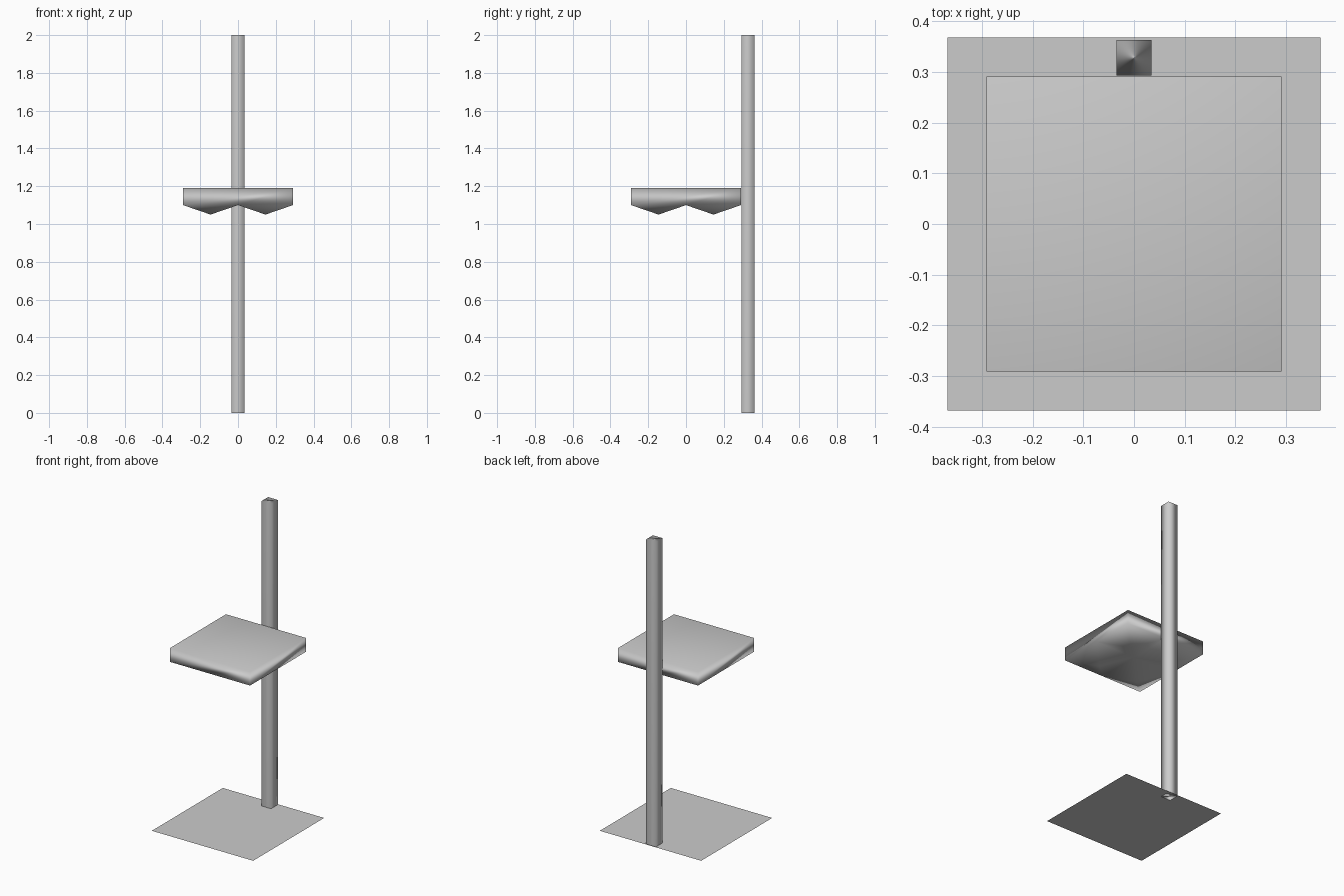
import bpy
import bmesh
from mathutils import Matrix, Vector

default = bpy.data.objects.get("Cube")
if default:
    bpy.data.objects.remove(default, do_unlink=True)

GREY = (0.6, 0.6, 0.6, 1.0)
grey = bpy.data.materials.new("plain grey")
grey.use_nodes = True
grey.diffuse_color = GREY
grey.node_tree.nodes["Principled BSDF"].inputs["Base Color"].default_value = GREY


def add_part(name, bm, smooth=True):
    """Turn a bmesh into a grey object with area-weighted smooth shading."""
    mesh = bpy.data.meshes.new(name)
    for face in bm.faces:
        face.smooth = smooth
    bm.to_mesh(mesh)
    bm.free()
    mesh.materials.append(grey)
    obj = bpy.data.objects.new(name, mesh)
    bpy.context.collection.objects.link(obj)
    if smooth:
        normals = obj.modifiers.new("soft normals", 'WEIGHTED_NORMAL')
        normals.mode = 'FACE_AREA'
        normals.weight = 50
    return obj


def box(size, centre):
    bm = bmesh.new()
    place = Matrix.Translation(centre) @ Matrix.Diagonal((*size, 1))
    bmesh.ops.create_cube(bm, size=1, matrix=place)
    return bm


# Flat ground sheet
sheet = bmesh.new()
bmesh.ops.create_grid(sheet, x_segments=1, y_segments=1, size=0.368)
add_part("base_sheet", sheet, smooth=False)

# Square post at the back
add_part("post", box((0.07, 0.07, 2), (0, 0.328, 1)))

# Square platform whose underside carries two by two shallow pyramids
WIDTH, TOP, BOTTOM, PEAK = 0.582, 1.19, 1.10, 1.05
bm = box((WIDTH, WIDTH, TOP - BOTTOM), (0, 0, (TOP + BOTTOM) / 2))
under = min(bm.faces, key=lambda f: f.calc_center_median().z)
bmesh.ops.subdivide_edges(bm, edges=under.edges[:], cuts=1, use_grid_fill=True)
under_faces = [f for f in bm.faces
               if all(abs(v.co.z - BOTTOM) < 0.001 for v in f.verts)]
if len(under_faces) == 1:
    # split the underside along both centre lines
    for axis in (Vector((1, 0, 0)), Vector((0, 1, 0))):
        flat = [f for f in bm.faces
                if all(abs(v.co.z - BOTTOM) < 0.001 for v in f.verts)]
        geom = flat + list({e for f in flat for e in f.edges})
        bmesh.ops.bisect_plane(bm, geom=geom, plane_co=(0, 0, BOTTOM), plane_no=axis)
    under_faces = [f for f in bm.faces
                   if all(abs(v.co.z - BOTTOM) < 0.001 for v in f.verts)]
tips = bmesh.ops.poke(bm, faces=under_faces)["verts"]
for tip in tips:
    tip.co.z = PEAK
add_part("platform", bm)
